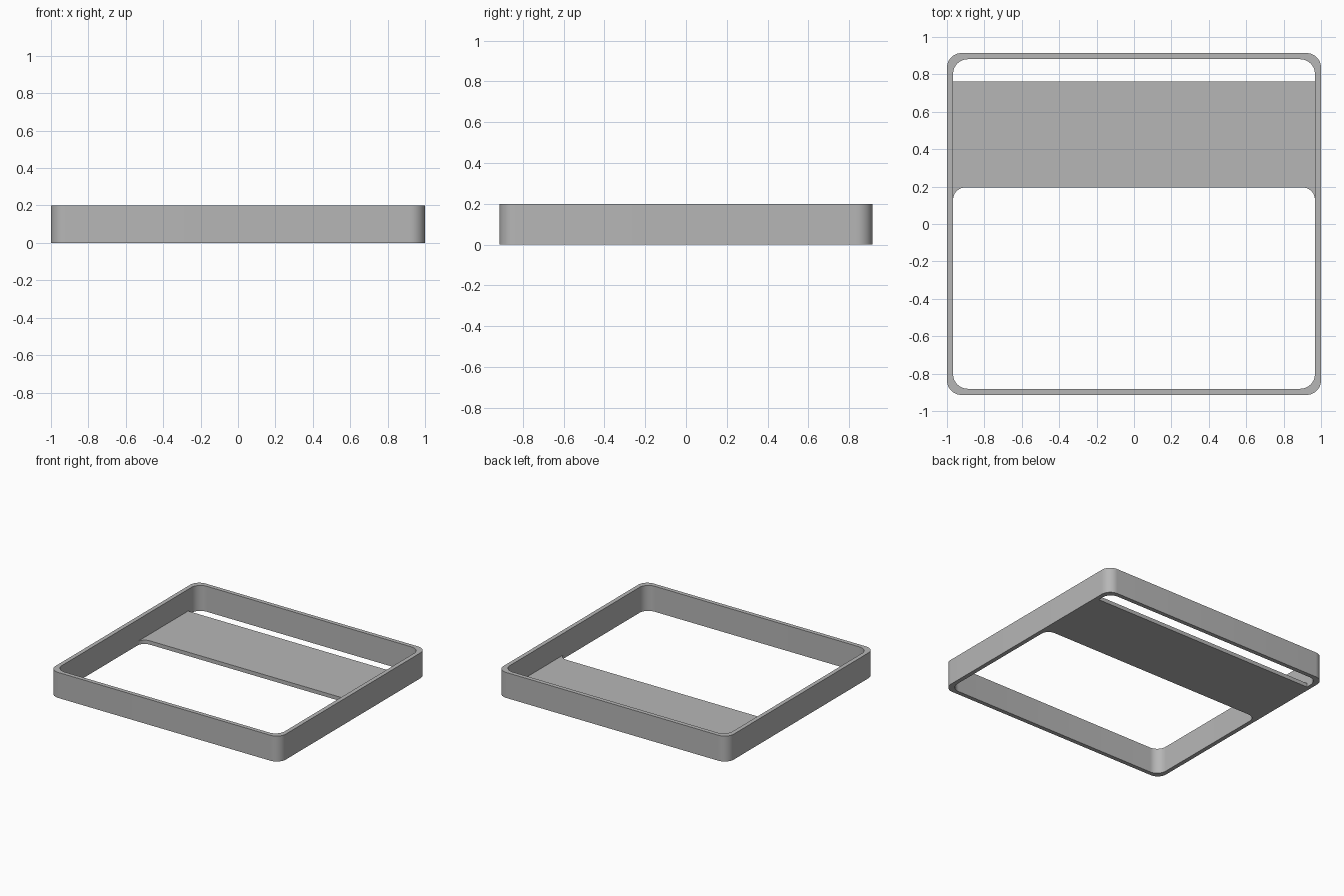
import bpy
import bmesh
from math import cos, sin, pi

cube = bpy.data.objects.get("Cube")
if cube:
    bpy.data.objects.remove(cube, do_unlink=True)

HALF_X, HALF_Y, HEIGHT = 1.0, 0.914, 0.2
WALL, RADIUS, STEPS = 0.033, 0.078, 12
PLATE_BACK, PLATE_FRONT, PLATE_THICK, FILLET = 0.762, 0.195, 0.03, 0.065

grey = bpy.data.materials.new("plain grey")
grey.use_nodes = True
colour = (0.47, 0.47, 0.47, 1)
grey.diffuse_color = colour
grey.node_tree.nodes["Principled BSDF"].inputs["Base Color"].default_value = colour


def arc(cx, cy, r, start, sweep):
    """Points along an arc, angles in radians."""
    angles = [start + sweep * i / STEPS for i in range(STEPS + 1)]
    return [(cx + r * cos(a), cy + r * sin(a)) for a in angles]


def rounded_rectangle(hx, hy, r):
    points = []
    for i, (sx, sy) in enumerate([(1, 1), (-1, 1), (-1, -1), (1, -1)]):
        points += arc(sx * (hx - r), sy * (hy - r), r, i * pi / 2, pi / 2)
    return points


def ring(bm, points, z):
    return [bm.verts.new((x, y, z)) for x, y in points]


def bridge(bm, a, b):
    for i in range(len(a)):
        j = (i + 1) % len(a)
        bm.faces.new((a[i], a[j], b[j], b[i]))


def finish(bm, name):
    bmesh.ops.recalc_face_normals(bm, faces=bm.faces)
    mesh = bpy.data.meshes.new(name)
    bm.to_mesh(mesh)
    bm.free()
    mesh.materials.append(grey)
    obj = bpy.data.objects.new(name, mesh)
    bpy.context.collection.objects.link(obj)
    bpy.ops.object.select_all(action="DESELECT")
    obj.select_set(True)
    bpy.context.view_layer.objects.active = obj
    bpy.ops.object.shade_smooth_by_angle(angle=pi / 6)


# Rounded rectangular frame
bm = bmesh.new()
outer = rounded_rectangle(HALF_X, HALF_Y, RADIUS)
inner = rounded_rectangle(HALF_X - WALL, HALF_Y - WALL, RADIUS)
loops = [ring(bm, outer, 0), ring(bm, outer, HEIGHT),
         ring(bm, inner, HEIGHT), ring(bm, inner, 0)]
for k in range(4):
    bridge(bm, loops[k], loops[(k + 1) % 4])
finish(bm, "frame")

# Cross plate near the back, with fillets where its front edge meets the walls
bm = bmesh.new()
side = HALF_X - WALL
low = PLATE_FRONT - FILLET
outline = [(side, PLATE_BACK), (-side, PLATE_BACK)]
outline += arc(-side + FILLET, low, FILLET, pi, -pi / 2)
outline += arc(side - FILLET, low, FILLET, pi / 2, -pi / 2)
bottom = ring(bm, outline, 0)
top = ring(bm, outline, PLATE_THICK)
bridge(bm, bottom, top)
bm.faces.new(bottom)
bm.faces.new(top)
finish(bm, "cross_plate")
